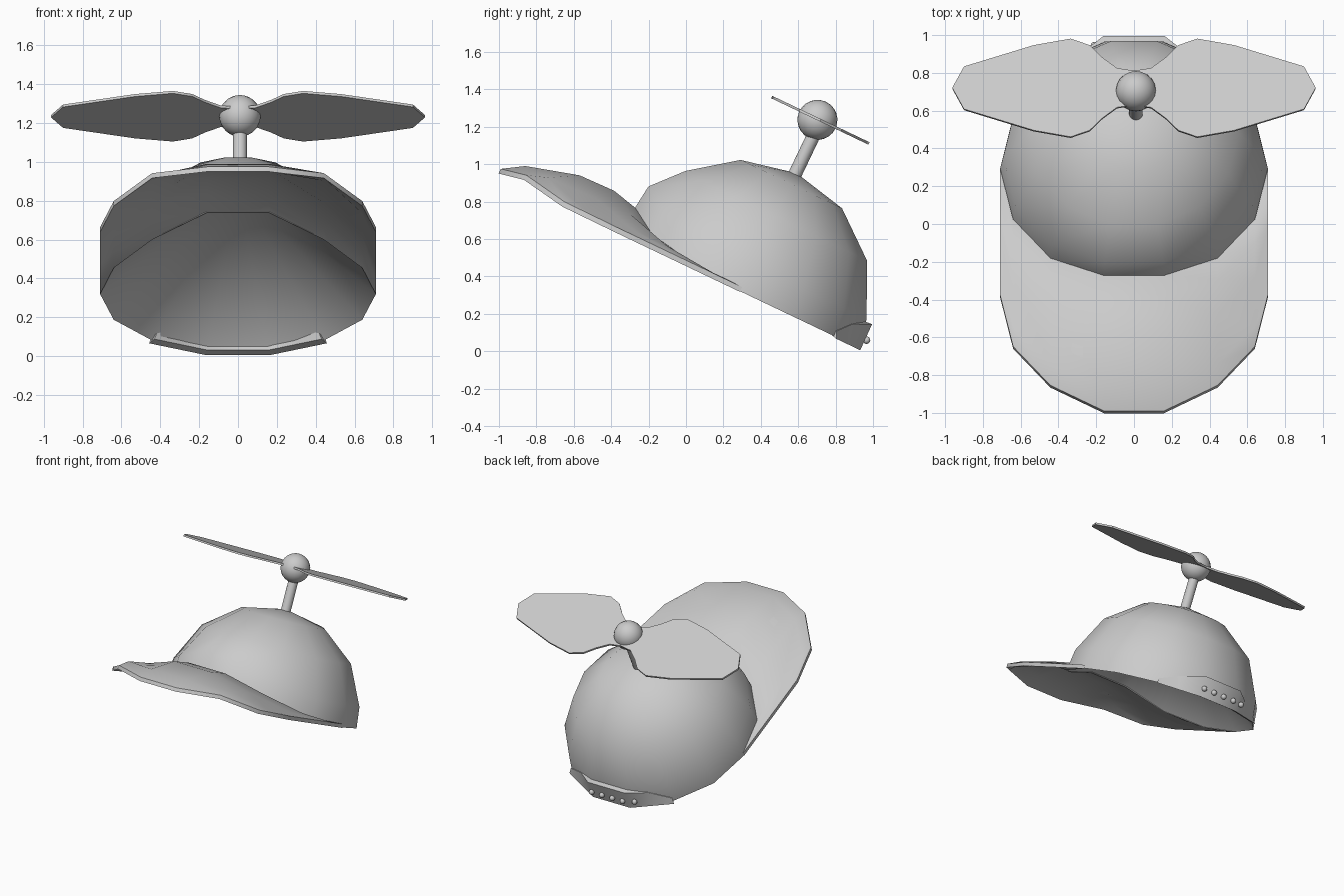
import bpy, bmesh
from math import sin, cos, pi, radians
from mathutils import Matrix, Vector

if "Cube" in bpy.data.objects:
    bpy.data.objects.remove(bpy.data.objects["Cube"])

# Everything is modelled upright round the crown centre, then tipped back
TILT = Matrix.Translation((0, 0.29, 0.32)) @ Matrix.Rotation(radians(-25.5), 4, 'X')
SIDES = 14
R = 0.71


def finish(bm, name, angle=40):
    bmesh.ops.recalc_face_normals(bm, faces=bm.faces[:])
    bm.transform(TILT)
    mesh = bpy.data.meshes.new(name)
    bm.to_mesh(mesh)
    bm.free()
    ob = bpy.data.objects.new(name, mesh)
    bpy.context.collection.objects.link(ob)
    bpy.ops.object.select_all(action='DESELECT')
    bpy.context.view_layer.objects.active = ob
    ob.select_set(True)
    bpy.ops.object.shade_smooth_by_angle(angle=radians(angle))
    return ob


def loft(bm, rows, closed=False):
    vs = [[bm.verts.new(p) for p in row] for row in rows]
    for a, b in zip(vs, vs[1:]):
        n = len(a)
        for i in range(n if closed else n - 1):
            j = (i + 1) % n
            bm.faces.new((a[i], a[j], b[j], b[i]))
    return vs


def ring(i, r, w):
    a = 2 * pi * i / SIDES
    return Vector((r * cos(a), r * sin(a), w))


# Rise of the front rim where the brim meets the crown, and of the brim itself (side to middle)
RIM_ARCH = [0.0, 0.03, 0.35, 1.0]
BRIM_ARCH = [0.0, 0.15, 0.55, 1.0]


def arch(i, table):
    k = i % SIDES - SIDES // 2          # 0..7 across the front half
    return table[min(k, 7 - k)] if 0 <= k <= 7 else 0.0


# Crown: fourteen-sided dome whose front lower edge lifts over the brim
bm = bmesh.new()
rows = []
for r, dr, w, dw in ((R, 0.012, 0, 0.13), (0.692, 0.01, 0.155, 0.14), (0.555, 0, 0.44, 0.015),
                     (0.308, 0, 0.635, 0)):
    rows.append([ring(i, r + dr * arch(i, RIM_ARCH), w + dw * arch(i, RIM_ARCH))
                 for i in range(SIDES)])
vs = loft(bm, rows, True)
top = bm.verts.new((0, 0, 0.70))
inner = bm.verts.new((0, 0, 0.62))      # hollow underside rises to a cone
for i in range(SIDES):
    j = (i + 1) % SIDES
    bm.faces.new((vs[-1][i], vs[-1][j], top))
    bm.faces.new((vs[0][j], vs[0][i], inner))
finish(bm, "crown", 50)

# Brim: the front half of the rim pushed forward, arched in the middle
bm = bmesh.new()
rows = []
for t, h in ((0, 0.135), (0.2, 0.17), (0.47, 0.165), (0.85, 0.085), (1, 0.015)):
    row = []
    for i in range(7, 15):
        w = 0.025 + h * arch(i, BRIM_ARCH if t else RIM_ARCH)
        if t > 0.8 and i in (9, 12):
            w += 0.035
        row.append(ring(i, R, w) + Vector((0, -0.745 * t, 0)))
    rows.append(row)
loft(bm, rows)
edges = [e for e in bm.edges if e.is_boundary]
low = {v: bm.verts.new(v.co - Vector((0, 0, 0.028))) for v in bm.verts[:]}
for f in bm.faces[:]:
    bm.faces.new([low[v] for v in reversed(f.verts)])
for e in edges:
    a, b = e.verts
    bm.faces.new((a, b, low[b], low[a]))
finish(bm, "brim")

# Strap: raised flap across the back, tapering into the crown at both ends
bm = bmesh.new()
stations = [(2, 0.712, 0.03), (2.5, 0.702, 0.10), (3, 0.73, 0.145)]
stations += [(7 - i, r, h) for i, r, h in reversed(stations)]
rows = []
for i, r, h in stations:
    k = cos(pi / SIDES) if i % 1 else 1.0     # stay on the flat side between corners
    rows.append([ring(i, q * k, w)
                 for q, w in ((0.69, 0.0), (0.733, -0.008), (r, h), (0.67, h - 0.005))])
vs = [[bm.verts.new(p) for p in row] for row in rows]
for a, b in zip(vs, vs[1:]):
    for i in range(4):
        j = (i + 1) % 4
        bm.faces.new((a[i], a[j], b[j], b[i]))
bm.faces.new(vs[0])
bm.faces.new(vs[-1])
finish(bm, "back_strap", 40)

# Studs along the strap
for n in range(5):
    x = (n - 2) * 0.09 - 0.03
    v = 0.722 - max(0, abs(x) - 0.16) * 0.48
    bm = bmesh.new()
    bmesh.ops.create_uvsphere(bm, u_segments=12, v_segments=8, radius=0.02,
                              matrix=Matrix.Translation((x, v, 0.055)))
    finish(bm, "strap_stud_%d" % (n + 1))

# Stem
bm = bmesh.new()
bmesh.ops.create_cone(bm, cap_ends=True, segments=16, radius1=0.036, radius2=0.036, depth=0.33,
                      matrix=Matrix.Translation((0.01, -0.005, 0.81)))
finish(bm, "propeller_stem")

# Hub
bm = bmesh.new()
bmesh.ops.create_uvsphere(bm, u_segments=20, v_segments=12, radius=0.107,
                          matrix=Matrix.Translation((0.01, -0.022, 1.005)))
finish(bm, "propeller_hub")

# Propeller blades: half outline mirrored to both sides
half = [(0.0, 0.10), (0.09, 0.115), (0.17, 0.18), (0.235, 0.25), (0.335, 0.288), (0.53, 0.25),
        (0.90, 0.125), (0.962, 0.0)]
pts = half + [(x, -v) for x, v in reversed(half[:-1])]
for side, name in ((1, "blade_right"), (-1, "blade_left")):
    bm = bmesh.new()
    lower = [bm.verts.new((side * x, v - 0.007, 1.003)) for x, v in pts]
    upper = [bm.verts.new((side * x, v - 0.007, 1.017)) for x, v in pts]
    bm.faces.new(lower)
    bm.faces.new(upper)
    for i in range(len(pts)):
        j = (i + 1) % len(pts)
        bm.faces.new((lower[i], lower[j], upper[j], upper[i]))
    finish(bm, name)
